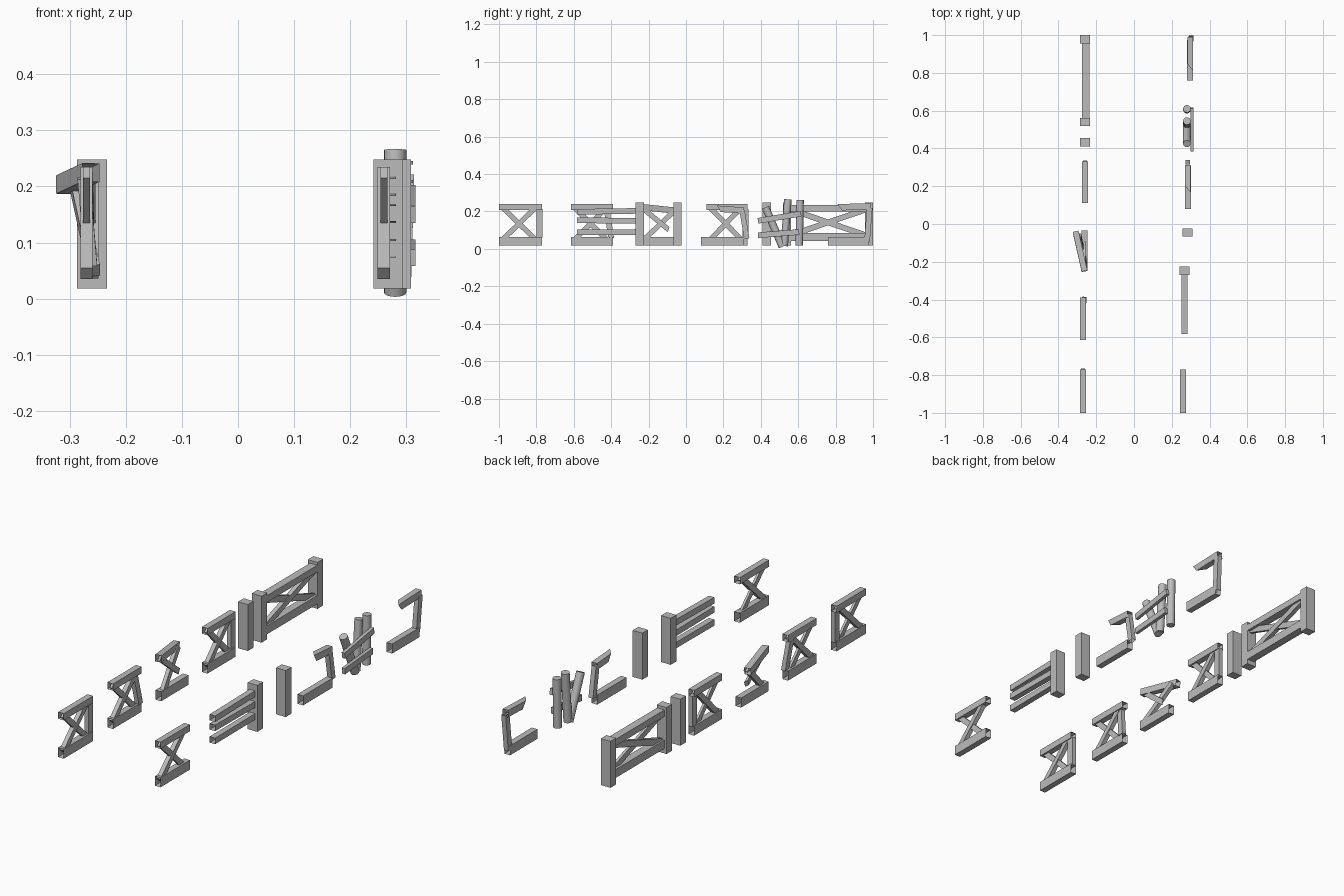
import bpy, bmesh
from mathutils import Vector, Matrix

cube = bpy.data.objects.get("Cube")
if cube:
    bpy.data.objects.remove(cube)

wood = bpy.data.materials.new("grey_wood")
wood.use_nodes = True
GREY = (0.5, 0.5, 0.5, 1)
wood.diffuse_color = GREY
wood.node_tree.nodes["Principled BSDF"].inputs["Base Color"].default_value = GREY


def finish(name, bm):
    mesh = bpy.data.meshes.new(name)
    bm.to_mesh(mesh)
    bm.free()
    mesh.materials.append(wood)
    obj = bpy.data.objects.new(name, mesh)
    bpy.context.collection.objects.link(obj)
    return obj


def frame(a, b):
    """Matrix whose y axis runs from a to b, with x kept level."""
    d = (b - a).normalized()
    side = Vector((1, 0, 0))
    side = (side - d * side.dot(d)).normalized()
    up = side.cross(d)
    rot = Matrix((side, d, up)).transposed().to_4x4()
    return Matrix.Translation((a + b) / 2) @ rot


def beam(name, a, b, w, h, hollow=False, jag=0):
    """Box from a to b; hollow removes the ends, jag splinters the a end."""
    a, b = Vector(a), Vector(b)
    length = (b - a).length
    bm = bmesh.new()
    bmesh.ops.create_cube(bm, size=1)
    bmesh.ops.scale(bm, vec=(w, length, h), verts=bm.verts)
    if hollow:
        ends = [f for f in bm.faces if abs(f.normal.y) > 0.9]
        bmesh.ops.delete(bm, geom=ends, context='FACES_ONLY')
    if jag:
        for v in bm.verts:
            if v.co.y < 0:
                v.co.y += jag * ((v.co.x < 0) + 0.6 * (v.co.z < 0))
    bm.transform(frame(a, b))
    return finish(name, bm)


def log(name, a, b, r=0.02):
    a, b = Vector(a), Vector(b)
    bm = bmesh.new()
    bmesh.ops.create_cone(bm, cap_ends=True, segments=16, radius1=r, radius2=r,
                          depth=(b - a).length)
    turn = (b - a).to_track_quat('Z', 'Y').to_matrix().to_4x4()
    bm.transform(Matrix.Translation((a + b) / 2) @ turn)
    obj = finish(name, bm)
    for p in obj.data.polygons:
        p.use_smooth = len(p.vertices) == 4
    return obj


def post(name, x, y):
    beam(name, (x, y - 0.022, 0.133), (x, y + 0.022, 0.133), 0.053, 0.23)


def bottom_rail(name, x, y0, y1):
    beam(name + "_bottom_rail", (x, y0, 0.041), (x, y1, 0.041), 0.031, 0.047, True)


def top_rail(name, x, y0, y1):
    beam(name + "_top_rail", (x, y0, 0.224), (x, y1, 0.224), 0.031, 0.033, True)


def panel(name, x, y0, y1):
    """Rails with a crossed pair of braces."""
    bottom_rail(name, x, y0, y1)
    top_rail(name, x, y0, y1)
    beam(name + "_rising_brace", (x, y0 + 0.015, 0.045), (x, y1 - 0.03, 0.225), 0.022, 0.027)
    beam(name + "_falling_brace", (x, y0 + 0.015, 0.225), (x, y1 - 0.03, 0.045), 0.012, 0.027)


# Right-hand row: crossed panels
panel("first_panel", -0.27, -1.0, -0.77)
beam("first_upright", (-0.27, -0.783, 0.06), (-0.27, -0.783, 0.212), 0.022, 0.034)
panel("second_panel", -0.27, -0.615, -0.39)
beam("second_leaning_upright", (-0.262, -0.4, 0.06), (-0.275, -0.425, 0.215), 0.022, 0.03)
panel("fourth_panel", -0.26, 0.11, 0.33)
beam("fourth_upright", (-0.26, 0.318, 0.06), (-0.26, 0.318, 0.212), 0.022, 0.034)

# Collapsed panel with a twisted top rail
bottom_rail("broken_panel", -0.262, -0.25, -0.035)
beam("broken_panel_top_rail", (-0.262, -0.25, 0.225), (-0.309, -0.04, 0.203), 0.031, 0.033, True)
beam("broken_panel_long_brace", (-0.256, -0.225, 0.05), (-0.29, -0.06, 0.205), 0.02, 0.027)
beam("broken_panel_short_brace", (-0.262, -0.09, 0.1), (-0.265, -0.235, 0.22), 0.012, 0.027, jag=0.015)

# Gate and its posts
for name, y in (("gate_far_post", 0.978), ("gate_near_post", 0.54), ("single_post", 0.432)):
    post(name, -0.26, y)
for name, z, h in (("gate_top_rail", 0.217, 0.033), ("gate_bottom_rail", 0.063, 0.042)):
    beam(name, (-0.255, 0.56, z), (-0.255, 0.96, z), 0.04, h)
beam("gate_rising_brace", (-0.255, 0.565, 0.075), (-0.255, 0.955, 0.208), 0.022, 0.03)
beam("gate_falling_brace", (-0.255, 0.565, 0.208), (-0.255, 0.955, 0.075), 0.014, 0.03)

# Left-hand row: first panel
panel("left_panel", 0.26, -1.0, -0.77)

# Post with three loose planks
post("plank_post", 0.268, -0.247)
for i, (z0, z1) in enumerate(((0.198, 0.203), (0.153, 0.15), (0.088, 0.09))):
    beam(f"loose_plank_{i + 1}", (0.267, -0.582, z0), (0.267, -0.268, z1), 0.03, 0.03, True)
post("lone_post", 0.282, -0.045)

# Ruined frame with floating stub
bottom_rail("ruined_frame", 0.285, 0.08, 0.31)
beam("ruined_frame_upright", (0.285, 0.325, 0.055), (0.285, 0.3, 0.205), 0.024, 0.028, True)
beam("ruined_frame_stub", (0.285, 0.165, 0.215), (0.285, 0.31, 0.205), 0.03, 0.033, True, 0.035)

# Log pile with two cross boards
log("tall_log", (0.28, 0.605, 0.018), (0.28, 0.61, 0.262))
log("middle_log", (0.28, 0.525, 0.015), (0.28, 0.545, 0.265))
log("leaning_log", (0.28, 0.515, 0.011), (0.28, 0.425, 0.222))
beam("upper_board", (0.308, 0.385, 0.15), (0.308, 0.615, 0.188), 0.016, 0.03)
beam("lower_board", (0.308, 0.385, 0.073), (0.308, 0.605, 0.09), 0.016, 0.03)

# End frame with snapped top
bottom_rail("end_frame", 0.297, 0.76, 0.975)
beam("end_frame_upright", (0.297, 0.968, 0.04), (0.302, 0.982, 0.22), 0.024, 0.03, True)
beam("end_frame_stub", (0.297, 0.81, 0.222), (0.297, 0.99, 0.228), 0.03, 0.034, True, 0.04)
